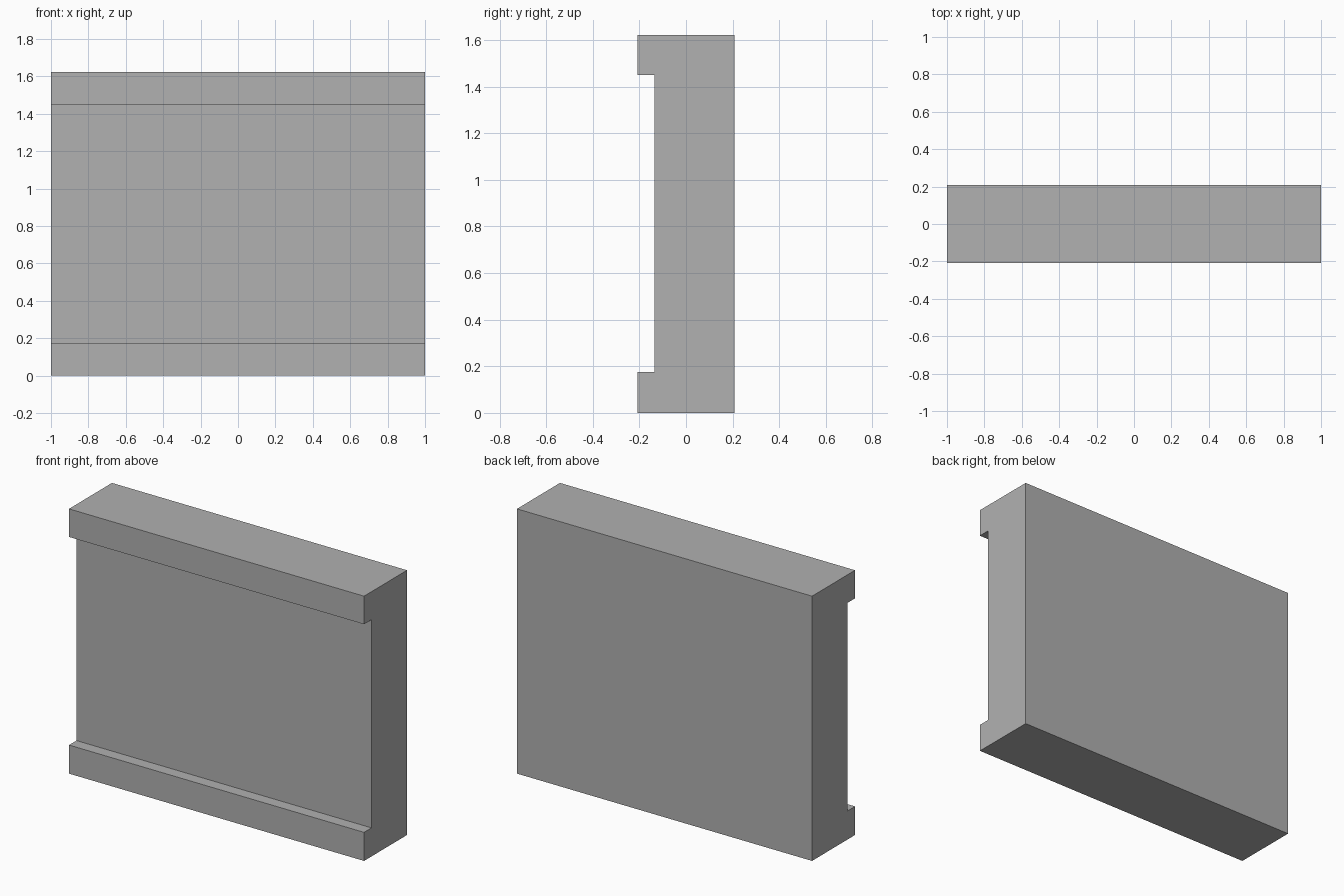
import bpy, bmesh
from mathutils import Vector

if "Cube" in bpy.data.objects:
    bpy.data.objects.remove(bpy.data.objects["Cube"])

LENGTH, HEIGHT = 2.0, 1.622
BACK, FRONT, RECESS = 0.208, -0.208, -0.136
LOWER_LIP, UPPER_LIP = 0.175, 0.172


def extrude_profile(name, points, length):
    """Extrude a closed (y, z) profile along x, centred on x = 0."""
    bm = bmesh.new()
    face = bm.faces.new([bm.verts.new((-length / 2, y, z)) for y, z in points])
    result = bmesh.ops.extrude_face_region(bm, geom=[face])
    moved = [g for g in result["geom"] if isinstance(g, bmesh.types.BMVert)]
    bmesh.ops.translate(bm, verts=moved, vec=Vector((length, 0, 0)))
    bmesh.ops.recalc_face_normals(bm, faces=bm.faces)
    mesh = bpy.data.meshes.new(name)
    bm.to_mesh(mesh)
    bm.free()
    obj = bpy.data.objects.new(name, mesh)
    bpy.context.collection.objects.link(obj)
    return obj


def lip(depth):
    """Half profile from the back edge round the lip to the recess."""
    return [(BACK, 0), (FRONT, 0), (FRONT, depth), (RECESS, depth)]


# Wall panel: channel section with a lip along the top and bottom of the front
upper = [(y, HEIGHT - z) for y, z in reversed(lip(UPPER_LIP))]
panel = extrude_profile("wall_panel", lip(LOWER_LIP) + upper, LENGTH)

# Dark grey finish
grey = bpy.data.materials.new("dark_grey")
grey.diffuse_color = (0.44, 0.44, 0.44, 1)
grey.use_nodes = True
grey.node_tree.nodes["Principled BSDF"].inputs["Base Color"].default_value = grey.diffuse_color
panel.data.materials.append(grey)
